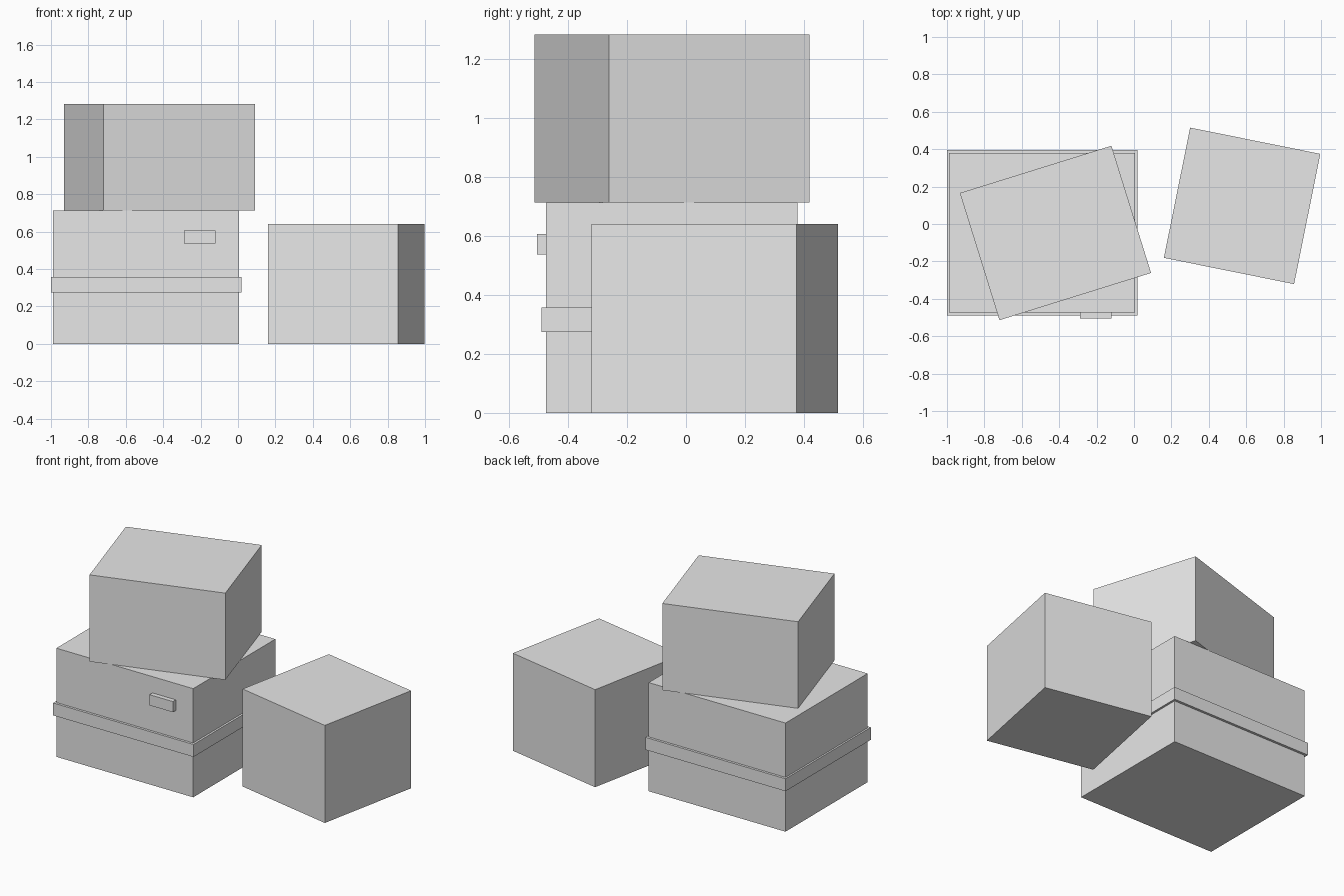
import bpy
from math import radians

if "Cube" in bpy.data.objects:
    bpy.data.objects.remove(bpy.data.objects["Cube"], do_unlink=True)

# Single flat material
grey = bpy.data.materials.new("light_grey")
grey.use_nodes = True
colour = (0.8, 0.8, 0.8, 1)
grey.diffuse_color = colour
grey.node_tree.nodes["Principled BSDF"].inputs["Base Color"].default_value = colour


def box(name, centre, size, bottom, turn=0):
    """Box standing at height bottom, turned about its vertical axis."""
    x, y = centre
    bpy.ops.mesh.primitive_cube_add(size=1, location=(x, y, bottom + size[2] / 2),
                                    rotation=(0, 0, radians(turn)))
    ob = bpy.context.object
    ob.name = name
    ob.scale = size
    bpy.ops.object.transform_apply(location=False, rotation=False, scale=True)
    ob.data.materials.append(grey)
    return ob


# Lower crate with its surrounding band and front label plate
box("lower_box", (-0.491, -0.048), (0.995, 0.853, 0.714), 0)
box("band", (-0.49, -0.048), (1.02, 0.885, 0.082), 0.275)
box("front_plate", (-0.205, -0.485), (0.17, 0.04, 0.07), 0.537)

# Loose boxes, one stacked askew and one beside
box("upper_box", (-0.42, -0.048), (0.849, 0.712, 0.57), 0.713, 17.3)
box("side_box", (0.578, 0.097), (0.71, 0.71, 0.641), 0, -11.4)
